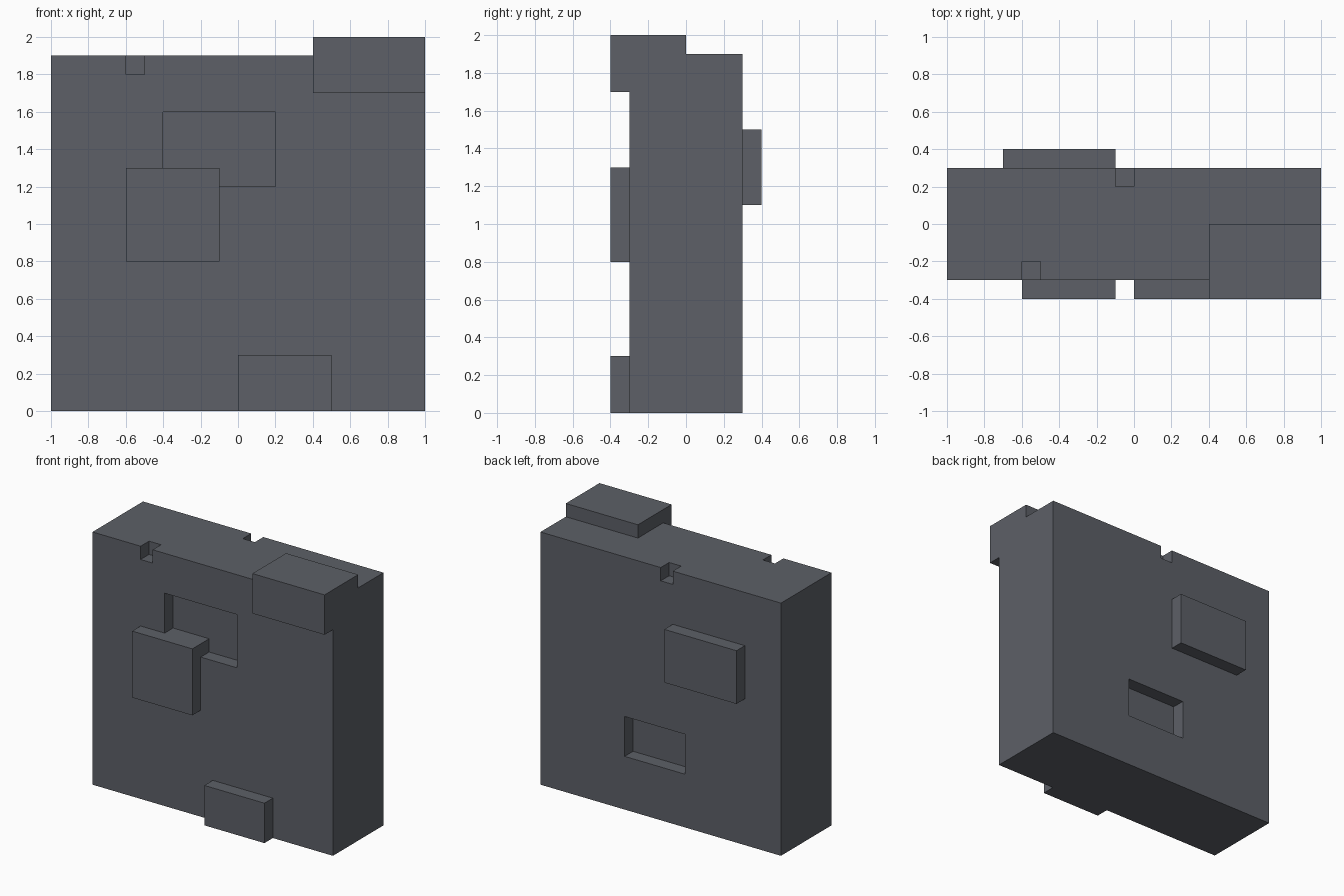
import bpy
import bmesh
import math

if "Cube" in bpy.data.objects:
    bpy.data.objects.remove(bpy.data.objects["Cube"])

grey = bpy.data.materials.new("slate_grey")
grey.diffuse_color = (0.109, 0.117, 0.136, 1.0)
grey.use_nodes = True
grey.node_tree.nodes["Principled BSDF"].inputs["Base Color"].default_value = grey.diffuse_color


def box(name, x, y, z):
    """Axis-aligned box from (min, max) ranges."""
    bm = bmesh.new()
    bmesh.ops.create_cube(bm, size=1)
    for v in bm.verts:
        v.co = [r[0] if c < 0 else r[1] for c, r in zip(v.co, (x, y, z))]
    mesh = bpy.data.meshes.new(name)
    bm.to_mesh(mesh)
    bm.free()
    mesh.materials.append(grey)
    obj = bpy.data.objects.new(name, mesh)
    bpy.context.collection.objects.link(obj)
    return obj


def combine(target, tool, operation):
    """Apply a boolean and discard the tool."""
    mod = target.modifiers.new(tool.name, 'BOOLEAN')
    mod.operation = operation
    mod.solver = 'EXACT'
    mod.object = tool
    bpy.context.view_layer.objects.active = target
    bpy.ops.object.modifier_apply(modifier=mod.name)
    bpy.data.objects.remove(tool)


# Main slab
slab = box("wall_slab", (-1, 1), (-0.3, 0.3), (0, 1.9))

# Recesses and top edge notches, all 0.1 deep
cuts = [
    ("front_recess", (-0.4, 0.2), (-0.5, -0.2), (1.2, 1.6)),
    ("back_recess", (-0.2, 0.3), (0.2, 0.5), (0.4, 0.7)),
    ("front_notch", (-0.6, -0.5), (-0.5, -0.2), (1.8, 2.1)),
    ("back_notch", (-0.1, 0.0), (0.2, 0.5), (1.8, 2.1)),
]
for cut in cuts:
    combine(slab, box(*cut), 'DIFFERENCE')

# Raised blocks, rooted inside the slab
blocks = [
    ("front_block", (-0.6, -0.1), (-0.4, -0.15), (0.8, 1.3)),
    ("foot_block", (0.0, 0.5), (-0.4, -0.15), (0.0, 0.3)),
    ("corner_block", (0.4, 1.0), (-0.4, 0.0), (1.7, 2.0)),
    ("back_block", (-0.7, -0.1), (0.15, 0.4), (1.1, 1.5)),
]
for block in blocks:
    combine(slab, box(*block), 'UNION')

# Merge coplanar faces
bm = bmesh.new()
bm.from_mesh(slab.data)
bmesh.ops.remove_doubles(bm, verts=bm.verts, dist=0.0001)
bmesh.ops.dissolve_limit(bm, angle_limit=math.radians(1),
                         verts=bm.verts, edges=bm.edges)
bm.to_mesh(slab.data)
bm.free()
